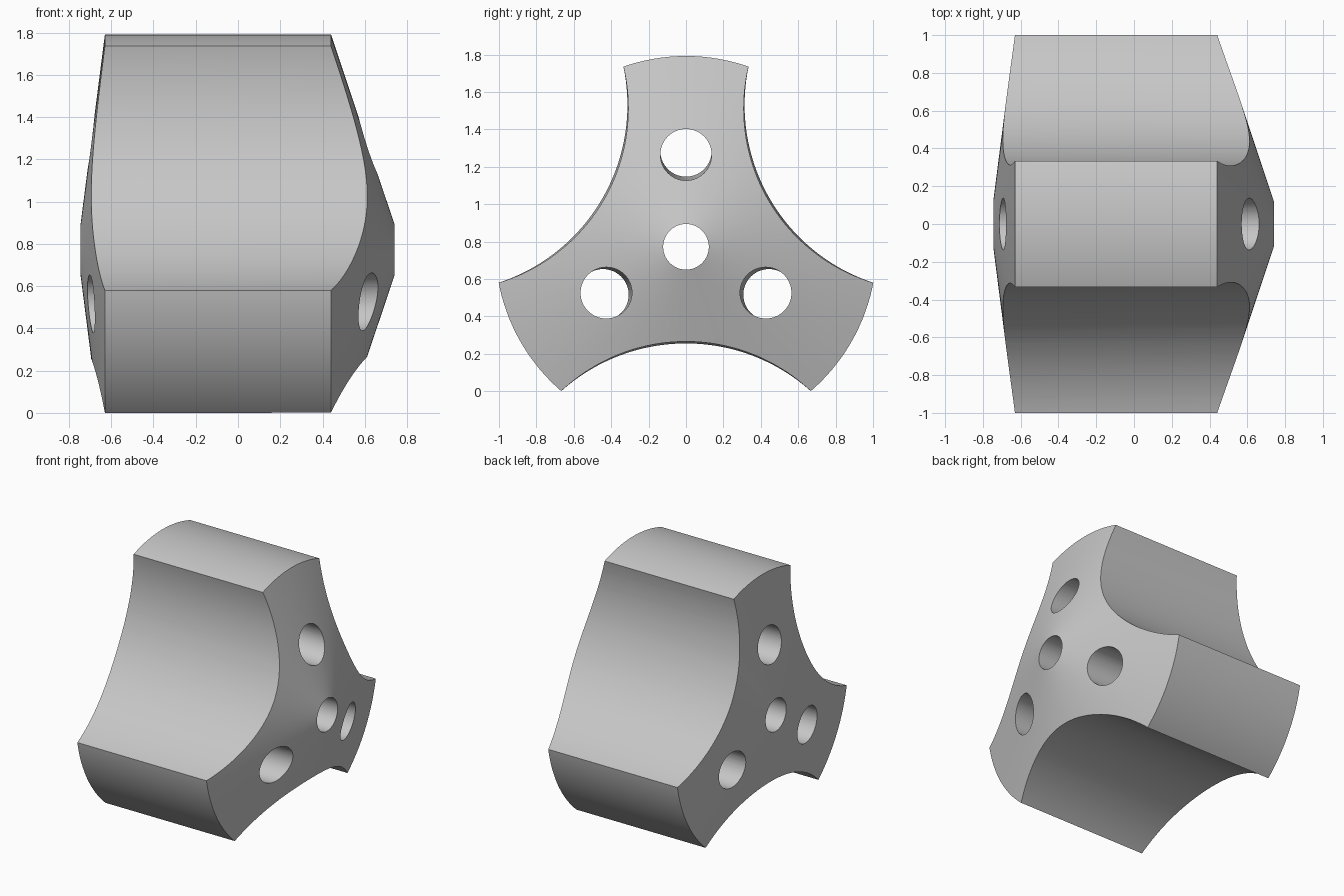
import bpy, bmesh, math
from mathutils import Vector

cube = bpy.data.objects.get("Cube")
if cube:
    bpy.data.objects.remove(cube, do_unlink=True)

AXIS_Z = 0.772      # height of the central axis, which runs along x
SEGMENTS = 144

metal = bpy.data.materials.new("plain grey")
metal.use_nodes = True
GREY = (0.57, 0.57, 0.57, 1)
metal.diffuse_color = GREY
metal.node_tree.nodes["Principled BSDF"].inputs["Base Color"].default_value = GREY


def make_object(name, bm):
    bmesh.ops.recalc_face_normals(bm, faces=bm.faces)
    mesh = bpy.data.meshes.new(name)
    bm.to_mesh(mesh)
    bm.free()
    mesh.materials.append(metal)
    obj = bpy.data.objects.new(name, mesh)
    bpy.context.collection.objects.link(obj)
    return obj


def tapered_rod(name, angle, start, end, segments):
    """Rod between two circles (x, distance from axis, radius), set around the axis."""
    bm = bmesh.new()
    rings = []
    for x, distance, radius in (start, end):
        cy, cz = distance * math.sin(angle), AXIS_Z + distance * math.cos(angle)
        turns = [math.tau * i / segments for i in range(segments)]
        rings.append([bm.verts.new((x, cy + radius * math.sin(t), cz + radius * math.cos(t)))
                      for t in turns])
    a, b = rings
    for i in range(segments):
        j = (i + 1) % segments
        bm.faces.new((a[i], a[j], b[j], b[i]))
    bm.faces.new(a)
    bm.faces.new(b)
    return make_object(name, bm)


# Hub body: a ring with a central bore and a conical face at each end
profile = [(0.74, 0.122), (0.44, 1.02), (-0.63, 1.02), (-0.745, 0.122)]
bm = bmesh.new()
verts = [bm.verts.new((x, 0, AXIS_Z + r)) for x, r in profile]
edges = [bm.edges.new((verts[i], verts[(i + 1) % 4])) for i in range(4)]
bmesh.ops.spin(bm, geom=verts + edges, cent=Vector((0, 0, AXIS_Z)), axis=(1, 0, 0),
               angle=math.tau, steps=SEGMENTS, use_merge=True)
bmesh.ops.remove_doubles(bm, verts=bm.verts, dist=0.0001)
hub = make_object("three_lobed_hub", bm)

# Three scallops between the lobes and one slightly slanted hole in each lobe
cutters = []
for k in range(3):
    lobe = k * math.tau / 3
    cutters.append(tapered_rod("scallop_cutter", lobe + math.pi / 3,
                               (-0.9, 1.522, 1.004), (0.9, 1.47, 0.966), 192))
    cutters.append(tapered_rod("lobe_hole_cutter", lobe,
                               (-0.9, 0.515, 0.137), (0.9, 0.488, 0.137), 64))

bpy.ops.object.select_all(action="DESELECT")
bpy.context.view_layer.objects.active = hub
hub.select_set(True)
for cutter in cutters:
    mod = hub.modifiers.new("cut", "BOOLEAN")
    mod.operation = "DIFFERENCE"
    mod.solver = "EXACT"
    mod.object = cutter
    bpy.ops.object.modifier_apply(modifier=mod.name)
for cutter in cutters:
    bpy.data.objects.remove(cutter, do_unlink=True)

bpy.ops.object.shade_smooth_by_angle(angle=math.radians(15))
